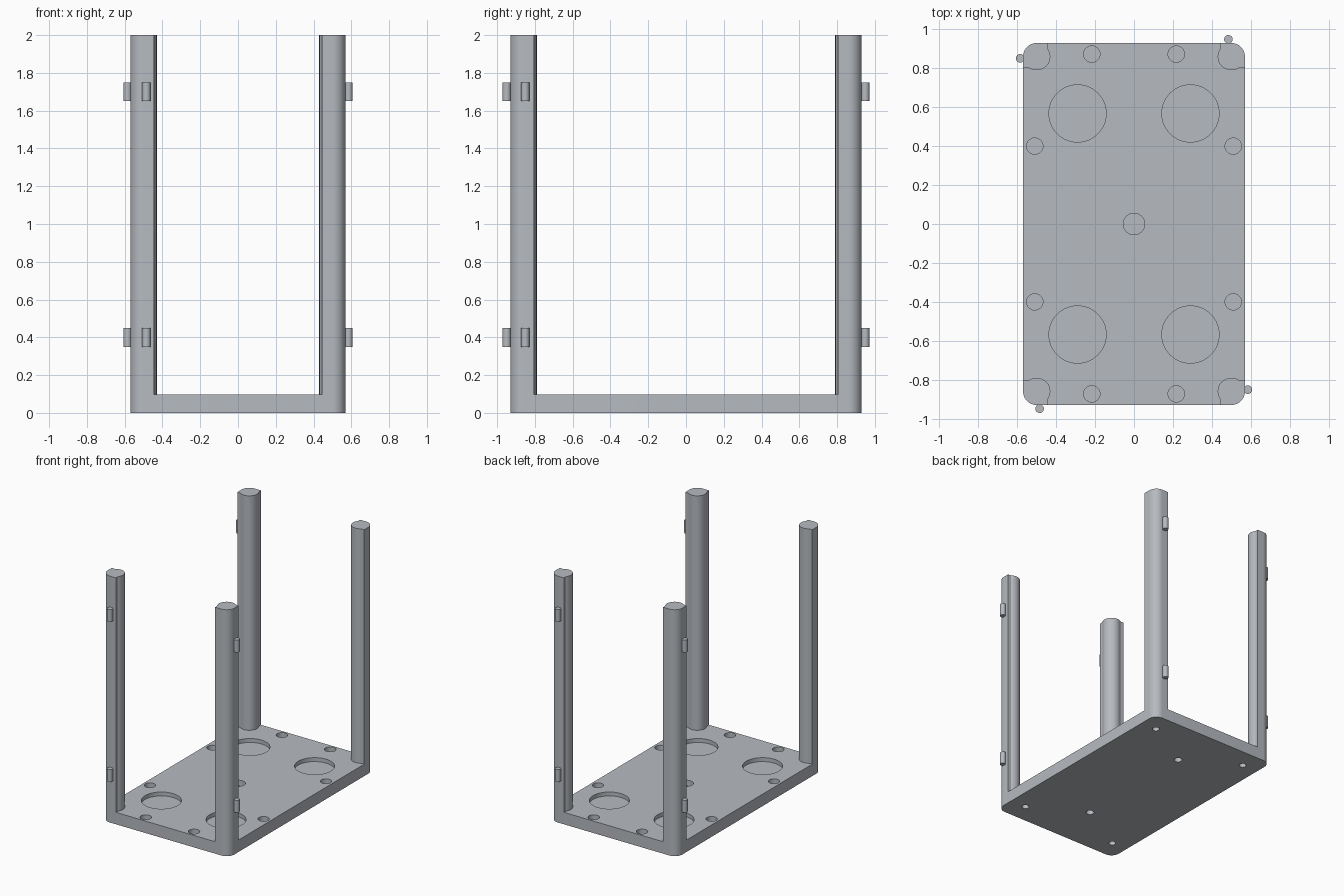
import bpy, bmesh, math

if "Cube" in bpy.data.objects:
    bpy.data.objects.remove(bpy.data.objects["Cube"])

HX, HY, R = 0.57, 0.93, 0.07      # half plate size and corner radius
CX, CY = HX - R, HY - R           # corner arc centre
PLATE_H, TOP = 0.097, 2.0

grey = bpy.data.materials.new("light grey")
grey.diffuse_color = (0.47, 0.495, 0.53, 1)
grey.use_nodes = True
grey.node_tree.nodes["Principled BSDF"].inputs["Base Color"].default_value = grey.diffuse_color


def arc(cx, cy, r, a0, a1, n):
    return [(cx + r * math.cos(math.radians(a0 + (a1 - a0) * i / n)),
             cy + r * math.sin(math.radians(a0 + (a1 - a0) * i / n))) for i in range(n + 1)]


def add_prism(bm, pts, z0, z1):
    low = [bm.verts.new((x, y, z0)) for x, y in pts]
    face = bm.faces.new(low)
    ext = bmesh.ops.extrude_face_region(bm, geom=[face])
    for v in ext["geom"]:
        if isinstance(v, bmesh.types.BMVert):
            v.co.z = z1


def finish(bm, name):
    bmesh.ops.recalc_face_normals(bm, faces=bm.faces)
    mesh = bpy.data.meshes.new(name)
    bm.to_mesh(mesh)
    bm.free()
    mesh.materials.append(grey)
    ob = bpy.data.objects.new(name, mesh)
    bpy.context.collection.objects.link(ob)
    return ob


def smooth(ob):
    bpy.ops.object.select_all(action='DESELECT')
    ob.select_set(True)
    bpy.context.view_layer.objects.active = ob
    bpy.ops.object.shade_smooth_by_angle(angle=math.radians(30))


def circle(x, y, r, n=32):
    return arc(x, y, r, 0, 360 * (n - 1) / n, n - 1)


# base plate with rounded corners
bm = bmesh.new()
outline = (arc(CX, CY, R, 0, 90, 12) + arc(-CX, CY, R, 90, 180, 12)
           + arc(-CX, -CY, R, 180, 270, 12) + arc(CX, -CY, R, 270, 360, 12))
add_prism(bm, outline, 0, PLATE_H)
plate = finish(bm, "base_plate")

# blind pockets in the top and bottom of the plate
cut = bmesh.new()
add_prism(cut, circle(0, 0, 0.055), 0.05, 0.2)
for sy in (-1, 1):
    add_prism(cut, circle(0, sy * 0.52, 0.03), -0.1, 0.04)
    for sx in (-1, 1):
        add_prism(cut, circle(sx * 0.29, sy * 0.568, 0.147, 64), 0.065, 0.2)
        add_prism(cut, circle(sx * 0.217, sy * 0.873, 0.042), 0.05, 0.2)
        add_prism(cut, circle(sx * 0.51, sy * 0.4, 0.042), 0.05, 0.2)
        add_prism(cut, circle(sx * 0.43, sy * 0.77, 0.027), -0.1, 0.04)
cutter = finish(cut, "pocket_cutter")
cutter.hide_render = True
mod = plate.modifiers.new("pockets", 'BOOLEAN')
mod.operation, mod.solver, mod.object = 'DIFFERENCE', 'EXACT', cutter
bpy.context.view_layer.objects.active = plate
plate.select_set(True)
bpy.ops.object.modifier_apply(modifier=mod.name)
bpy.data.objects.remove(cutter)
smooth(plate)

# corner posts: rounded outer corner, two flat sides, round inner bulge
profile = (arc(CX, CY, R, 0, 90, 12) + [(0.445, HY)]
           + arc(CX, CY, R, 141.8, 308.2, 20) + [(HX, 0.805)])
for sx, side in ((-1, "left"), (1, "right")):
    for sy, end in ((-1, "front"), (1, "back")):
        bm = bmesh.new()
        add_prism(bm, [(sx * x, sy * y) for x, y in profile], PLATE_H, TOP)
        smooth(finish(bm, f"{end}_{side}_post"))

# hinge pins on the outer faces, two per post
for i, (x, y) in enumerate(((0.485, 0.949), (-0.585, 0.851), (0.585, -0.851), (-0.485, -0.949))):
    bm = bmesh.new()
    for z in (0.35, 1.65):
        add_prism(bm, circle(x, y, 0.022, 24), z, z + 0.1)
    smooth(finish(bm, f"hinge_pins_{i + 1}"))
